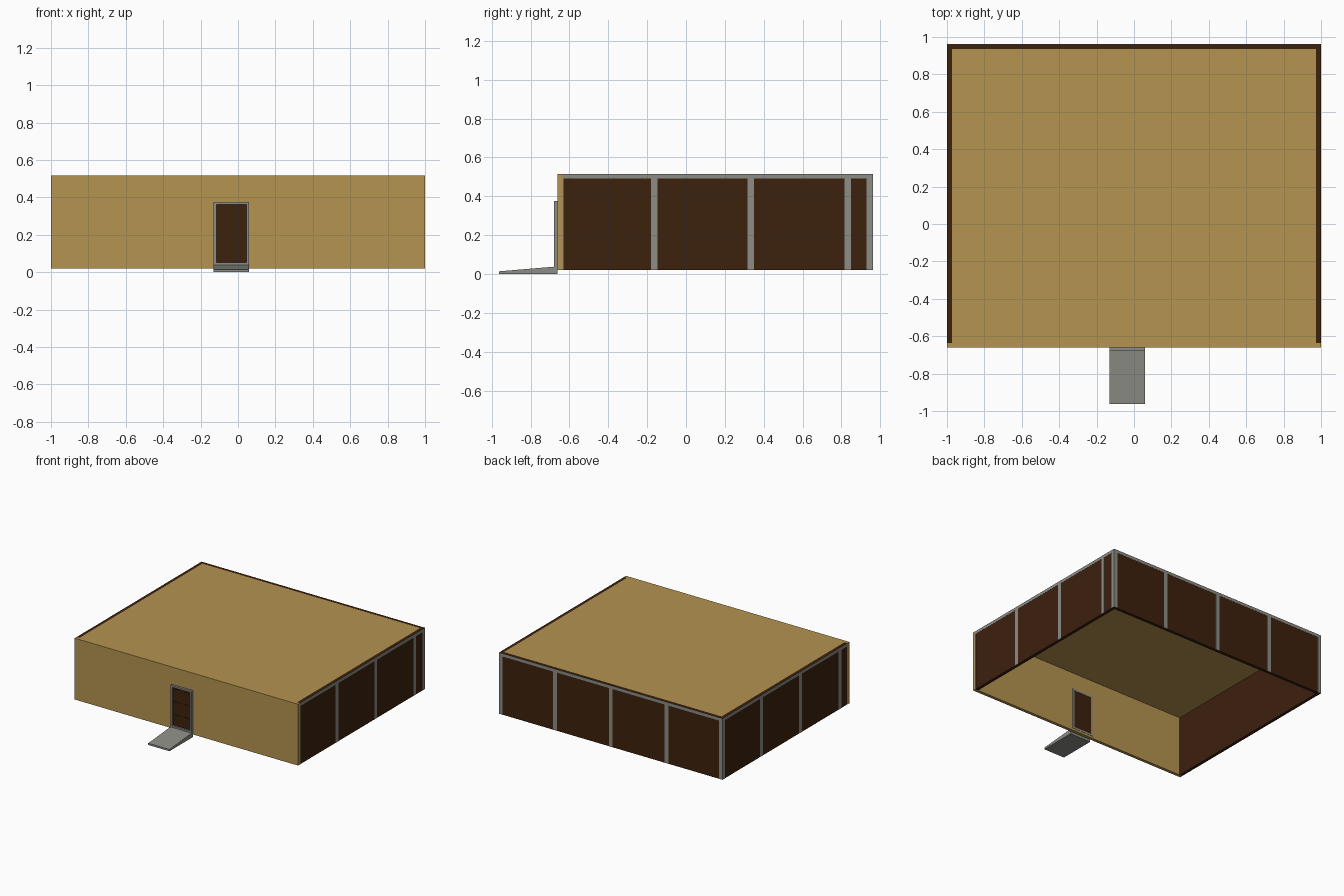
import bpy, bmesh

if "Cube" in bpy.data.objects:
    bpy.data.objects.remove(bpy.data.objects["Cube"])


def material(name, rgb):
    m = bpy.data.materials.new(name)
    m.diffuse_color = (*rgb, 1)
    m.use_nodes = True
    m.node_tree.nodes["Principled BSDF"].inputs["Base Color"].default_value = m.diffuse_color
    return m


TAN = material("tan", (0.462, 0.292, 0.080))
BROWN = material("dark brown", (0.046, 0.015, 0.004))
GREY = material("grey", (0.262, 0.270, 0.235))


def finish(name, bm, mat):
    bmesh.ops.recalc_face_normals(bm, faces=bm.faces)
    me = bpy.data.meshes.new(name)
    bm.to_mesh(me)
    bm.free()
    me.materials.append(mat)
    ob = bpy.data.objects.new(name, me)
    bpy.context.collection.objects.link(ob)
    return ob


def add_box(bm, x0, x1, y0, y1, z0, z1):
    vs = bmesh.ops.create_cube(bm, size=1)["verts"]
    for v in vs:
        v.co.x = x1 if v.co.x > 0 else x0
        v.co.y = y1 if v.co.y > 0 else y0
        v.co.z = z1 if v.co.z > 0 else z0


def boxes(name, mat, *dims):
    bm = bmesh.new()
    for d in dims:
        add_box(bm, *d)
    return finish(name, bm, mat)


Z0, Z1 = 0.02, 0.516          # bottom and top of the walls
F, B, T = -0.66, 0.961, 0.025  # front, back, wall thickness
FI = F + T                    # inner side of the front wall
X = 0.999                     # outer side of the side walls
DX0, DX1, DZ0, DZ1 = -0.13, 0.06, 0.037, 0.376  # door frame
E = 0.014                     # door frame width

# Front wall, left open for the door
boxes("front_wall", TAN,
      (-1, DX0 + 0.005, F, FI, Z0, Z1), (DX1 - 0.005, 1, F, FI, Z0, Z1),
      (DX0 + 0.005, DX1 - 0.005, F, FI, DZ1 - 0.005, Z1),
      (DX0 + 0.005, DX1 - 0.005, F, FI, Z0, DZ0 + 0.005))

# Roof sits between the walls
boxes("roof", TAN, (-X + T, X - T, FI, B - T, Z1 - 0.008, Z1))

# Dark side and back walls
boxes("right_wall", BROWN, (X - T, X, FI, B, Z0, Z1))
boxes("left_wall", BROWN, (-X, -X + T, FI, B, Z0, Z1))
boxes("back_wall", BROWN, (-X + T, X - T, B - T, B, Z0, Z1))

# Thin grey strips on the outside of the dark walls
W, P, TOP = 0.017, 0.001, Z1 - 0.001


def side_trim(name, s, posts):
    xs = (X, X + P) if s > 0 else (-X - P, -X)
    spans = [(y - W, y + W) for y in posts] + [(-0.644, -0.631), (B - 0.031, B)]
    dims = [(*xs, a, b, Z0, TOP - 0.024) for a, b in spans]
    boxes(name, GREY, *dims, (*xs, FI, B, TOP - 0.024, TOP))


side_trim("right_wall_trim", 1, [-0.163, 0.334, 0.832])
side_trim("left_wall_trim", -1, [0.463, -0.035, -0.54])
back_spans = [(x - W, x + W) for x in (-0.5, 0, 0.5)] + [(-X, -X + 0.03), (X - 0.03, X)]
boxes("back_wall_trim", GREY,
      *[(a, b, B, B + P, Z0, TOP - 0.024) for a, b in back_spans],
      (-X, X, B, B + P, TOP - 0.024, TOP))

# Door frame
fy = (-0.678, FI + 0.002)
boxes("door_frame", GREY,
      (DX0, DX0 + E, *fy, DZ0, DZ1), (DX1 - E, DX1, *fy, DZ0, DZ1),
      (DX0 + E, DX1 - E, *fy, DZ1 - E, DZ1), (DX0 + E, DX1 - E, *fy, DZ0, DZ0 + E))

# Door slab with two columns of three raised panels
x0, x1, z0, z1 = DX0 + E, DX1 - E, DZ0 + E, DZ1 - E
dims = [(x0, x1, -0.664, FI, z0, z1)]
pw, ph, g = (x1 - x0) / 2, (z1 - z0) / 3, 0.013
for i in range(2):
    for k in range(3):
        dims.append((x0 + i * pw + g, x0 + (i + 1) * pw - g, -0.669, -0.664,
                     z0 + k * ph + g, z0 + (k + 1) * ph - g))
boxes("door", BROWN, *dims)

# Ramp: side profile pulled across its width
bm = bmesh.new()
profile = [(-0.962, 0), (F, 0), (F, 0.038), (-0.676, 0.038), (-0.962, 0.014)]
face = bm.faces.new([bm.verts.new((DX0, y, z)) for y, z in profile])
new = bmesh.ops.extrude_face_region(bm, geom=[face])["geom"]
bmesh.ops.translate(bm, vec=(DX1 - DX0, 0, 0),
                    verts=[v for v in new if isinstance(v, bmesh.types.BMVert)])
finish("ramp", bm, GREY)
